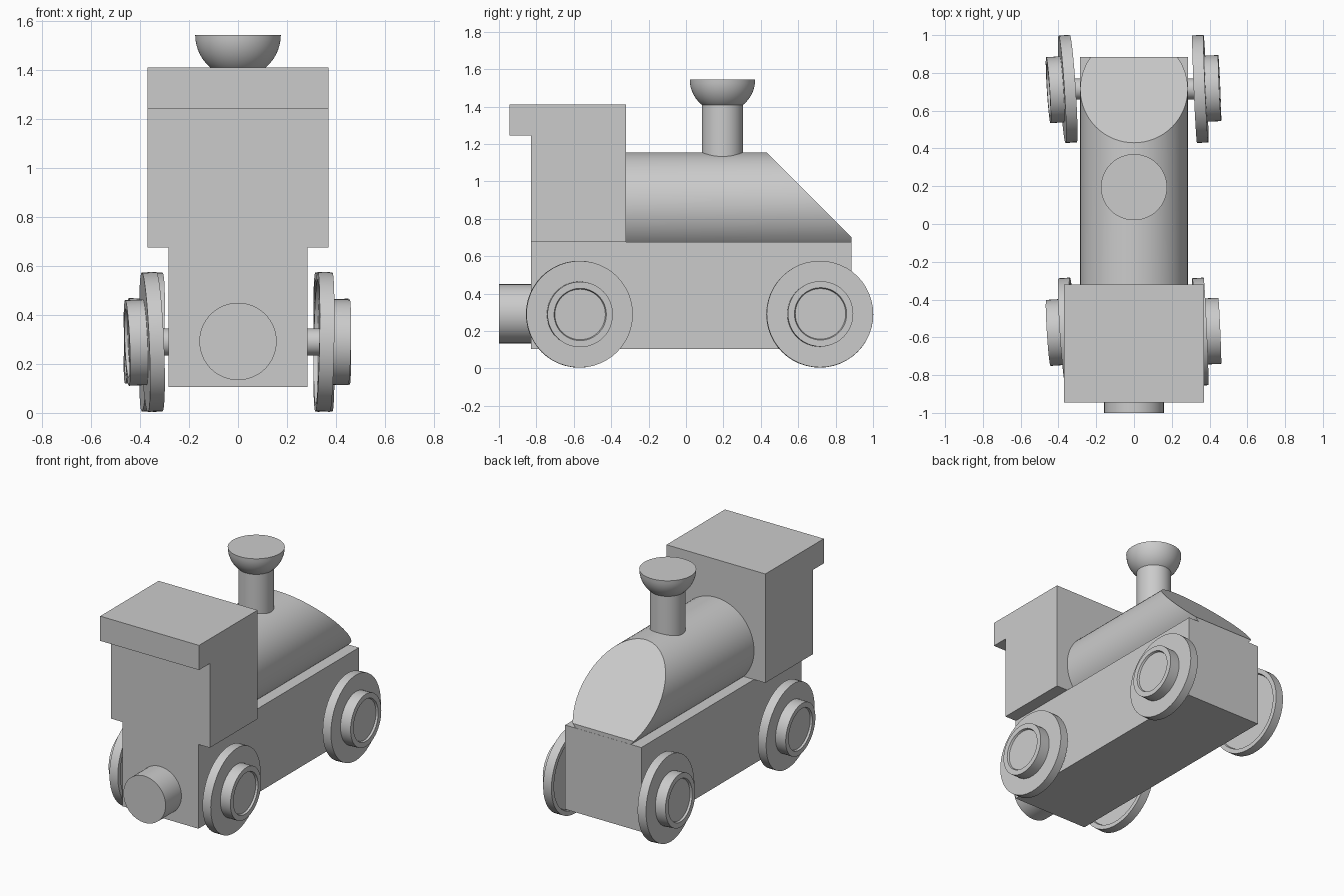
import bpy, bmesh
from math import radians, pi, cos, sin
from mathutils import Matrix, Vector

default = bpy.data.objects.get("Cube")
if default:
    bpy.data.objects.remove(default, do_unlink=True)

# Single painted colour
grey = bpy.data.materials.new("plain_grey")
grey.use_nodes = True
colour = (0.6, 0.6, 0.6, 1)
grey.diffuse_color = colour
grey.node_tree.nodes["Principled BSDF"].inputs["Base Color"].default_value = colour


def finish(name, bm, matrix=Matrix(), smooth=False):
    bmesh.ops.transform(bm, matrix=matrix, verts=bm.verts)
    bmesh.ops.recalc_face_normals(bm, faces=bm.faces)
    mesh = bpy.data.meshes.new(name)
    bm.to_mesh(mesh)
    bm.free()
    mesh.materials.append(grey)
    obj = bpy.data.objects.new(name, mesh)
    bpy.context.collection.objects.link(obj)
    if smooth:
        bpy.ops.object.select_all(action='DESELECT')
        obj.select_set(True)
        bpy.context.view_layer.objects.active = obj
        bpy.ops.object.shade_smooth_by_angle(angle=radians(30))
    return obj


def extruded(name, outline, half_width):
    """Extrude a (y, z) outline symmetrically across x."""
    bm = bmesh.new()
    face = bm.faces.new([bm.verts.new((-half_width, y, z)) for y, z in outline])
    new = bmesh.ops.extrude_face_region(bm, geom=[face])["geom"]
    moved = [v for v in new if isinstance(v, bmesh.types.BMVert)]
    bmesh.ops.translate(bm, vec=(2 * half_width, 0, 0), verts=moved)
    return finish(name, bm)


def lathe(profile, sides=64):
    """Spin an (axis, radius) profile around local z, closed at both ends."""
    bm = bmesh.new()
    rings = []
    for h, r in profile:
        rings.append([bm.verts.new((r * cos(2 * pi * i / sides), r * sin(2 * pi * i / sides), h))
                      for i in range(sides)])
    for a, b in zip(rings, rings[1:]):
        for i in range(sides):
            j = (i + 1) % sides
            bm.faces.new((a[i], a[j], b[j], b[i]))
    bm.faces.new(rings[0])
    bm.faces.new(rings[-1])
    return bm


ALONG_Y = Matrix.Rotation(radians(-90), 4, 'X')
ALONG_X = Matrix.Rotation(radians(90), 4, 'Y')

# Chassis and cab with its overhanging roof
extruded("chassis", [(-0.83, 0.105), (0.885, 0.105), (0.885, 0.675), (-0.83, 0.675)], 0.285)
extruded("cab", [(-0.83, 0.675), (-0.32, 0.675), (-0.32, 1.412), (-0.945, 1.412),
                 (-0.945, 1.245), (-0.83, 1.245)], 0.37)

# Boiler, sliced by a sloping plane at its nose
bm = lathe([(-0.34, 0.285), (0.884, 0.285)])
bmesh.ops.transform(bm, matrix=Matrix.Translation((0, 0, 0.87)) @ ALONG_Y, verts=bm.verts)
cut = bmesh.ops.bisect_plane(bm, geom=bm.verts[:] + bm.edges[:] + bm.faces[:],
                             plane_co=(0, 0.43, 1.155), plane_no=(0, 1, 1), clear_outer=True)
edges = [e for e in cut["geom_cut"] if isinstance(e, bmesh.types.BMEdge)]
bmesh.ops.holes_fill(bm, edges=edges, sides=0)
finish("boiler", bm, smooth=True)

# Chimney with a half-sphere bowl
chimney_at = Matrix.Translation((0, 0.195, 0))
finish("chimney", lathe([(1.08, 0.11), (1.44, 0.11)]), chimney_at, True)
bowl = [(1.545 - 0.175 * cos(a), 0.175 * sin(a))
        for a in (radians(5 + 85 * i / 12) for i in range(13))]
finish("chimney_bowl", lathe(bowl), chimney_at, True)

# Round coupling on the cab end
finish("coupling", lathe([(-1.0, 0.158), (-0.8, 0.158)]),
       Matrix.Translation((0, 0, 0.292)) @ ALONG_Y, True)

# Slightly wobbly wheels: dished flange, hub and shallow hub recess
WHEEL = [(-0.015, 0.25), (-0.03, 0.255), (-0.03, 0.285), (0.03, 0.285), (0.03, 0.175),
         (0.103, 0.175), (0.103, 0.14), (0.09, 0.135)]
for end, y in (("front", -0.57), ("rear", 0.715)):
    finish(end + "_axle", lathe([(-0.36, 0.055), (0.36, 0.055)], 32),
           Matrix.Translation((0, y, 0.29)) @ ALONG_X, True)
    for side, sx, yaw, roll in (("left", 1, 2.5, 1), ("right", -1, 3.7, -2.5)):
        roll = roll if end == "front" else -roll
        place = (Matrix.Translation(Vector((sx * 0.351, y, 0.29)))
                 @ Matrix.Rotation(radians(yaw), 4, 'Z')
                 @ Matrix.Rotation(radians(roll), 4, 'Y')
                 @ Matrix.Scale(sx, 4, (1, 0, 0)) @ ALONG_X)
        finish(f"{end}_{side}_wheel", lathe(WHEEL, 48), place, True)
